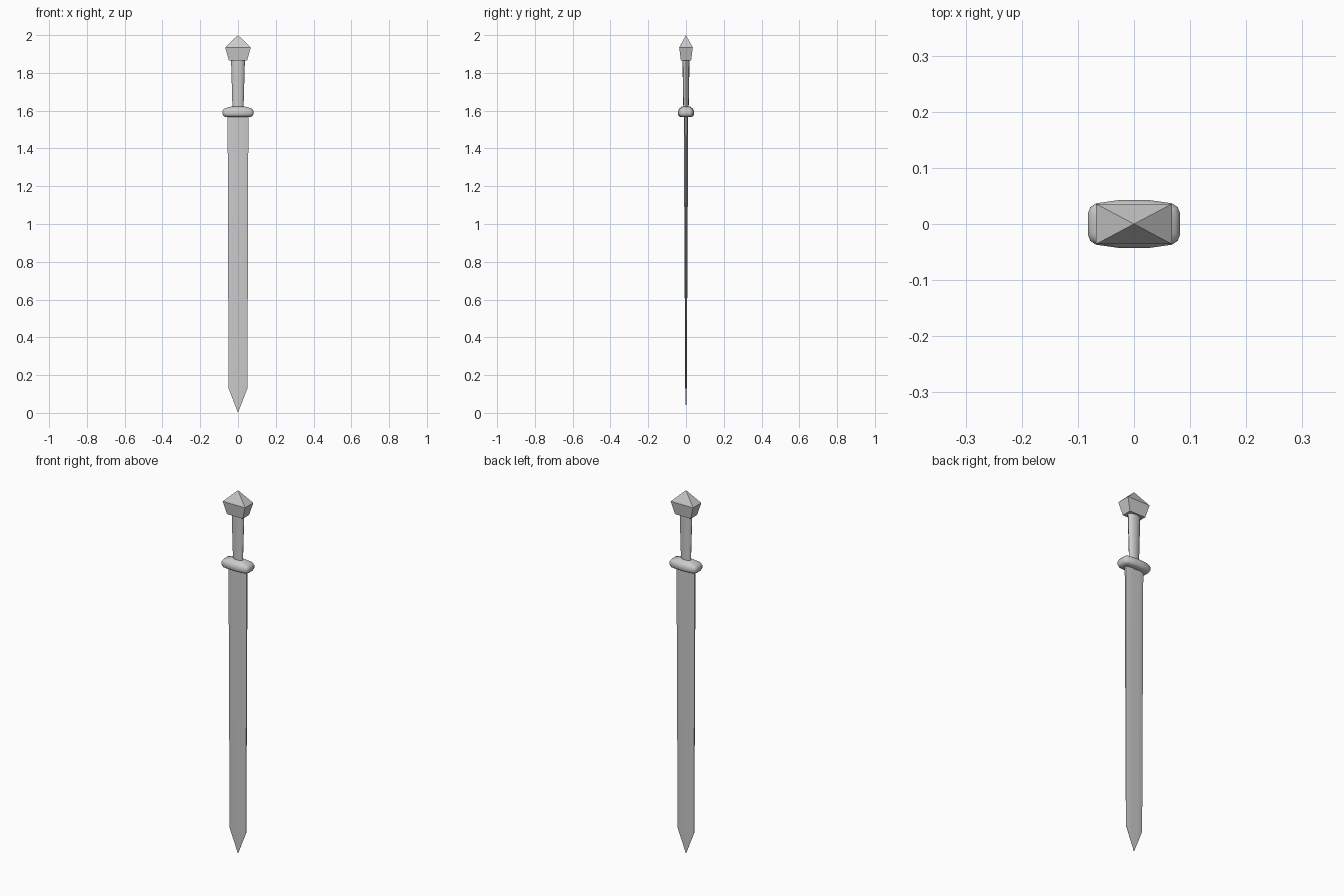
import bpy, bmesh, math

if "Cube" in bpy.data.objects:
    bpy.data.objects.remove(bpy.data.objects["Cube"])


def loft(name, rings, smooth=None):
    """Skin a closed solid through rings of equal length (a 1-point ring is an apex)."""
    bm = bmesh.new()
    loops = [[bm.verts.new(p) for p in ring] for ring in rings]
    for a, b in zip(loops, loops[1:]):
        n = max(len(a), len(b))
        for i in range(n):
            j = (i + 1) % n
            if len(a) == 1:
                bm.faces.new((a[0], b[j], b[i]))
            elif len(b) == 1:
                bm.faces.new((a[i], a[j], b[0]))
            else:
                bm.faces.new((a[i], a[j], b[j], b[i]))
    for end in (loops[0], loops[-1]):
        if len(end) > 2:
            bm.faces.new(end)
    bmesh.ops.recalc_face_normals(bm, faces=bm.faces)
    mesh = bpy.data.meshes.new(name)
    bm.to_mesh(mesh)
    bm.free()
    obj = bpy.data.objects.new(name, mesh)
    bpy.context.collection.objects.link(obj)
    if smooth:
        bpy.ops.object.select_all(action='DESELECT')
        obj.select_set(True)
        bpy.context.view_layer.objects.active = obj
        bpy.ops.object.shade_smooth_by_angle(angle=math.radians(smooth))
    return obj


def mirrored(quarter, z):
    """Mirror first-quadrant points into all four quadrants, going round once."""
    half = quarter + [(-x, y) for x, y in reversed(quarter) if x > 0]
    return [(x, y, z) for x, y in half + [(-x, -y) for x, y in half]]


def rect(x, y, z):
    return mirrored([(x, y)], z)


def oval(x, y, z, n=12):
    return [(x * math.cos(2 * math.pi * i / n), y * math.sin(2 * math.pi * i / n), z)
            for i in range(n)]


# Blade: sharp edges, flat faces and a shallow central groove, tapering down
def blade_ring(w, t, z):
    right = [(w, t * 0.35), (w * 0.4, t), (0, t * 0.6)]
    return mirrored(right, z)


loft("blade", [
    [(0, 0, 0)],
    blade_ring(0.05, 0.004, 0.13),
    blade_ring(0.055, 0.012, 1.59),
], smooth=30)


# Guard: rounded collar with bowed long sides and softened rims
def guard_ring(x, y, z):
    return mirrored([(x, y * 0.45), (x * 0.95, y * 0.7), (x * 0.82, y * 0.86),
                     (x * 0.3, y)], z)


loft("guard", [
    guard_ring(0.066, 0.030, 1.567),
    guard_ring(0.077, 0.039, 1.572),
    guard_ring(0.082, 0.043, 1.582),
    guard_ring(0.082, 0.043, 1.598),
    guard_ring(0.074, 0.037, 1.610),
    guard_ring(0.034, 0.020, 1.623),
], smooth=40)

# Grip: oval handle widening toward the pommel
loft("grip", [
    oval(0.029, 0.014, 1.60),
    oval(0.037, 0.019, 1.88),
], smooth=40)

# Pommel: faceted block with a pyramid top
loft("pommel", [
    rect(0.048, 0.027, 1.866),
    rect(0.068, 0.036, 1.935),
    [(0, 0, 2.0)],
])
